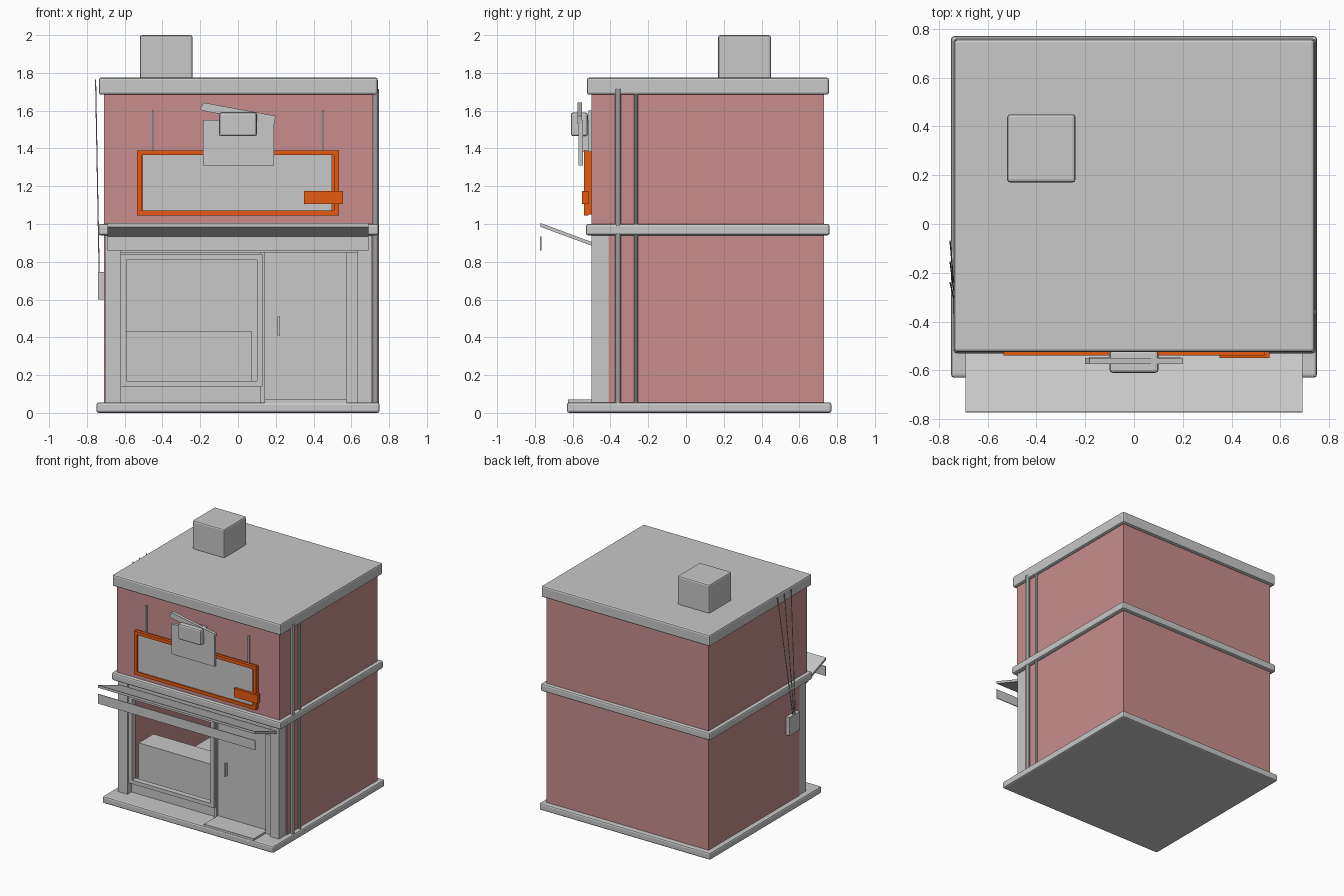
import bpy, bmesh, math
from mathutils import Vector

if "Cube" in bpy.data.objects:
    bpy.data.objects.remove(bpy.data.objects["Cube"])


def material(name, rgb):
    m = bpy.data.materials.new(name)
    m.diffuse_color = (*rgb, 1)
    m.use_nodes = True
    m.node_tree.nodes["Principled BSDF"].inputs["Base Color"].default_value = m.diffuse_color
    return m


GREY = material("plain_grey", (0.58, 0.58, 0.58))
BRICK = material("brick_red", (0.58, 0.27, 0.27))
ORANGE = material("sign_orange", (0.84, 0.105, 0.006))


def finish(name, bm, mat):
    bmesh.ops.recalc_face_normals(bm, faces=bm.faces)
    me = bpy.data.meshes.new(name)
    bm.to_mesh(me)
    bm.free()
    me.materials.append(mat)
    ob = bpy.data.objects.new(name, me)
    bpy.context.collection.objects.link(ob)
    return ob


def box(name, x, y, z, mat=GREY, bevel=0):
    """Box from (min, max) ranges on each axis."""
    bm = bmesh.new()
    bmesh.ops.create_cube(bm, size=1)
    for v in bm.verts:
        for i, (lo, hi) in enumerate((x, y, z)):
            v.co[i] = hi if v.co[i] > 0 else lo
    if bevel:
        bmesh.ops.bevel(bm, geom=bm.edges[:], offset=bevel, segments=2,
                        profile=0.5, affect='EDGES')
    return finish(name, bm, mat)


def prism(name, points, axis, lo, hi, mat=GREY):
    """Extrude a 2D profile along x (profile in y,z) or y (profile in x,z)."""
    bm = bmesh.new()
    place = (lambda a, b: (lo, a, b)) if axis == 'x' else (lambda a, b: (a, lo, b))
    face = bm.faces.new([bm.verts.new(place(a, b)) for a, b in points])
    out = bmesh.ops.extrude_face_region(bm, geom=[face])
    shift = Vector((hi - lo, 0, 0)) if axis == 'x' else Vector((0, hi - lo, 0))
    verts = [g for g in out["geom"] if isinstance(g, bmesh.types.BMVert)]
    bmesh.ops.translate(bm, vec=shift, verts=verts)
    return finish(name, bm, mat)


def frame(name, x, z, y, w, mat=GREY):
    """Rectangular frame of border width w facing the front."""
    bm = bmesh.new()
    rings = []
    for d, yy in ((0, y[0]), (w, y[0]), (w, y[1]), (0, y[1])):
        rings.append([bm.verts.new((a, yy, b)) for a, b in (
            (x[0] + d, z[0] + d), (x[1] - d, z[0] + d),
            (x[1] - d, z[1] - d), (x[0] + d, z[1] - d))])
    for r in range(4):
        p, q = rings[r], rings[(r + 1) % 4]
        for i in range(4):
            j = (i + 1) % 4
            bm.faces.new((p[i], p[j], q[j], q[i]))
    return finish(name, bm, mat)


def rod(name, a, b, radius, sides=8, mat=GREY):
    a, b = Vector(a), Vector(b)
    bm = bmesh.new()
    bmesh.ops.create_cone(bm, cap_ends=True, segments=sides, radius1=radius,
                          radius2=radius, depth=(b - a).length)
    turn = (b - a).to_track_quat('Z', 'Y')
    for v in bm.verts:
        v.co = turn @ v.co + (a + b) / 2
    return finish(name, bm, mat)


# Slabs: plinth, floor band, roof, chimney
box("plinth", (-0.75, 0.75), (-0.63, 0.77), (0, 0.055), bevel=0.012)
box("floor_band", (-0.74, 0.745), (-0.53, 0.76), (0.94, 1.0), bevel=0.012)
box("roof", (-0.737, 0.74), (-0.525, 0.757), (1.685, 1.775), bevel=0.012)
box("chimney", (-0.52, -0.24), (0.17, 0.45), (1.765, 2.0), bevel=0.012)

# Upper storey and hollow ground floor
box("upper_wall", (-0.71, 0.715), (-0.5, 0.73), (0.95, 1.70), BRICK)
box("left_wall", (-0.71, -0.69), (-0.41, 0.73), (0.05, 0.95), BRICK)
box("right_wall", (0.695, 0.715), (-0.41, 0.73), (0.05, 0.95), BRICK)
box("back_wall", (-0.71, 0.715), (0.71, 0.73), (0.05, 0.95), BRICK)
box("back_lining", (-0.69, 0.695), (0.70, 0.709), (0.05, 0.95))

# Shop front: pillars, header, apron and mullion
for side, x in (("left", (-0.705, -0.62)), ("right", (0.63, 0.71))):
    box(side + "_pillar", x, (-0.5, -0.41), (0.05, 0.95))
box("header", (-0.62, 0.63), (-0.49, -0.41), (0.85, 0.95))
box("window_apron", (-0.62, 0.13), (-0.45, -0.42), (0.05, 0.15))
box("mullion", (0.12, 0.14), (-0.47, -0.41), (0.05, 0.86))
box("door_jamb", (0.575, 0.63), (-0.475, -0.41), (0.05, 0.86))

# Display window and counter
frame("window_frame", (-0.62, 0.13), (0.14, 0.84), (-0.485, -0.44), 0.03)
box("counter", (-0.595, 0.075), (-0.395, -0.21), (0.05, 0.43))

# Door, handle, top groove strip and doorstep
box("door", (0.14, 0.575), (-0.45, -0.42), (0.055, 0.855))
box("door_handle", (0.21, 0.222), (-0.475, -0.448), (0.41, 0.51))
box("door_strip", (0.17, 0.54), (-0.456, -0.449), (0.832, 0.84))
box("doorstep", (0.14, 0.575), (-0.625, -0.44), (0.05, 0.07))

# Awning and hanging valance
prism("awning", [(-0.77, 0.985), (-0.77, 1.005), (-0.5, 0.905), (-0.5, 0.885)],
      'x', -0.69, 0.69)
box("valance", (-0.69, 0.69), (-0.772, -0.766), (0.86, 0.935))

# Long sign with orange border and tag
frame("sign_border", (-0.535, 0.535), (1.045, 1.39), (-0.54, -0.515), 0.026, ORANGE)
box("sign_backing", (-0.53, 0.53), (-0.518, -0.499), (1.05, 1.385), ORANGE)
box("sign_panel", (-0.505, 0.497), (-0.53, -0.515), (1.07, 1.365))
box("sign_tag", (0.35, 0.555), (-0.55, -0.515), (1.105, 1.175), ORANGE)
for side in (-1, 1):
    box("sign_hanger", (side * 0.45 - 0.006, side * 0.45 + 0.006),
        (-0.515, -0.499), (1.38, 1.60))

# Upper emblem: plate, tilted board and lamp box
box("emblem_plate", (-0.185, 0.19), (-0.568, -0.545), (1.31, 1.55))
prism("tilted_board", [(-0.19, 1.60), (-0.2, 1.61), (-0.183, 1.643),
                       (0.2, 1.572), (0.192, 1.53)], 'y', -0.575, -0.55)
box("emblem_bracket", (-0.09, 0.09), (-0.55, -0.499), (1.38, 1.55))
box("lamp_box", (-0.1, 0.1), (-0.61, -0.52), (1.465, 1.59), bevel=0.012)

# Drain pipes on the right wall
rod("wide_pipe", (0.73, -0.36, 0.05), (0.73, -0.36, 1.715), 0.016, 10)
rod("narrow_pipe", (0.727, -0.265, 0.05), (0.727, -0.265, 1.69), 0.011, 10)

# Meter box with three cables on the left wall
box("meter_box", (-0.742, -0.708), (-0.37, -0.24), (0.60, 0.745))
for top, low in ((-0.07, -0.29), (-0.155, -0.305), (-0.24, -0.32)):
    rod("cable", (-0.754, top, 1.765), (-0.735, low, 0.74), 0.003, 6)
